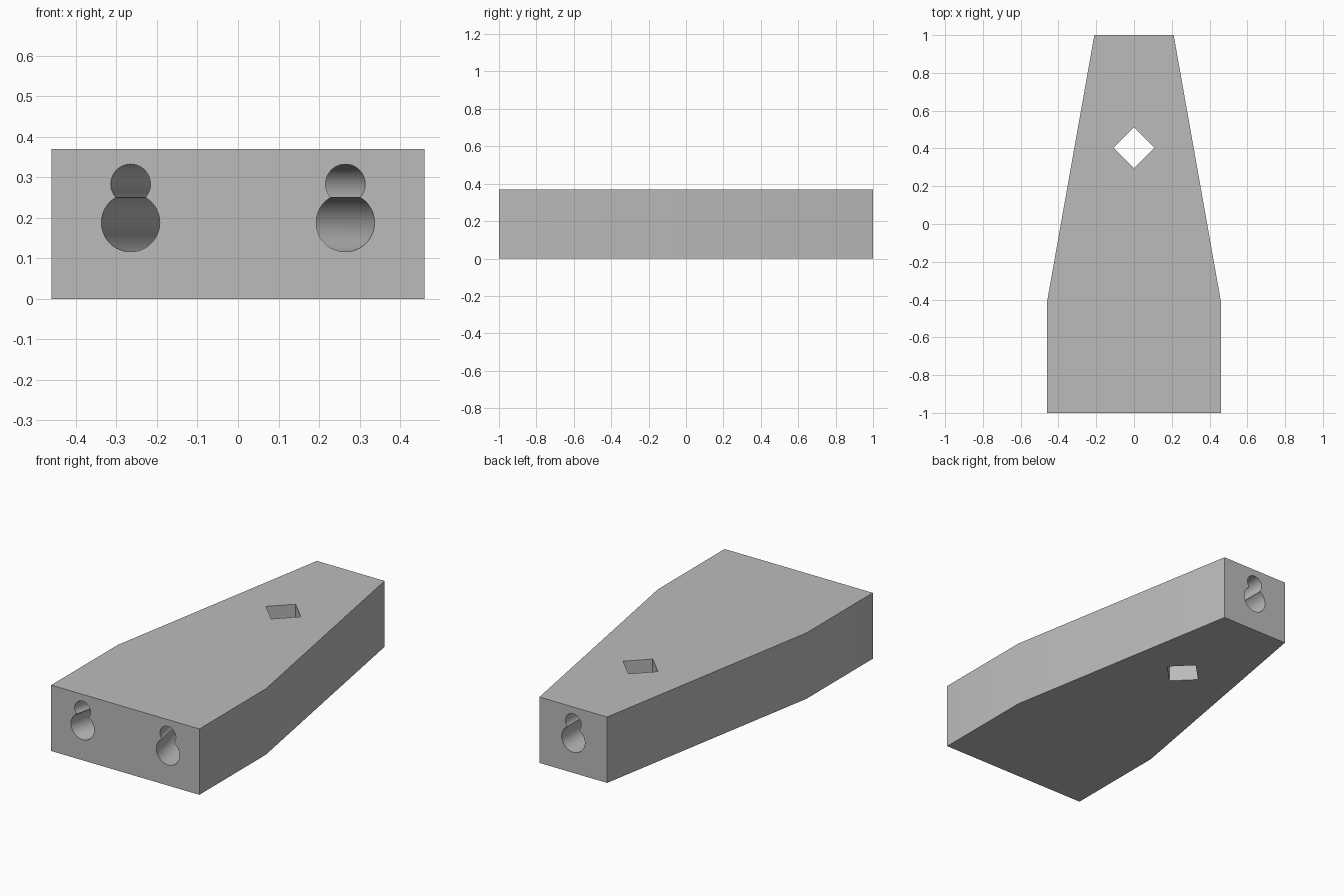
import bpy, bmesh
from math import cos, sin, pi

if "Cube" in bpy.data.objects:
    bpy.data.objects.remove(bpy.data.objects["Cube"], do_unlink=True)

# Single grey material
grey = bpy.data.materials.new("plain grey")
grey.use_nodes = True
grey.diffuse_color = (0.5, 0.5, 0.5, 1)
grey.node_tree.nodes["Principled BSDF"].inputs["Base Color"].default_value = (0.5, 0.5, 0.5, 1)


def loft(name, start, end):
    """Closed solid between two matching rings of points."""
    bm = bmesh.new()
    a = [bm.verts.new(p) for p in start]
    b = [bm.verts.new(p) for p in end]
    bm.faces.new(a)
    bm.faces.new(b)
    for i in range(len(a)):
        j = (i + 1) % len(a)
        bm.faces.new((a[i], a[j], b[j], b[i]))
    bmesh.ops.recalc_face_normals(bm, faces=bm.faces)
    mesh = bpy.data.meshes.new(name)
    bm.to_mesh(mesh)
    bm.free()
    mesh.materials.append(grey)
    obj = bpy.data.objects.new(name, mesh)
    bpy.context.collection.objects.link(obj)
    return obj


def prism(name, outline, z0, z1):
    return loft(name, [(x, y, z0) for x, y in outline], [(x, y, z1) for x, y in outline])


def ring(x, y, z, r, n=64):
    return [(x + r * cos(2 * pi * i / n), y, z + r * sin(2 * pi * i / n)) for i in range(n)]


# Tapered block
half = [(0.46, -1), (0.46, -0.41), (0.21, 1)]
body = prism("tapered_block", half + [(-x, y) for x, y in reversed(half)], 0, 0.37)

# Diamond hole straight through from top to bottom
diamond = [(0.108, 0.403), (0, 0.511), (-0.108, 0.403), (0, 0.295)]
cutters = [prism("diamond_cutter", diamond, -0.1, 0.5)]

# Figure-eight bores: a large and a small circle, two converging from the front, one at the back
SLOPE = 0.22
for z, r in ((0.188, 0.072), (0.283, 0.049)):
    for side, stop in ((1, 0.2), (-1, 0.22)):
        def x_at(y):
            return side * (0.265 - SLOPE * (y + 1))
        cutters.append(loft("front_bore_cutter", ring(x_at(-1.1), -1.1, z, r),
                            ring(x_at(stop), stop, z, r)))
    cutters.append(loft("back_bore_cutter", ring(0, 1.1, z, r), ring(0, 0.56, z, r)))

# Cut the openings, then drop the cutters
bpy.context.view_layer.objects.active = body
for cutter in cutters:
    cutter.hide_render = True
    mod = body.modifiers.new("cut", 'BOOLEAN')
    mod.operation = 'DIFFERENCE'
    mod.solver = 'EXACT'
    mod.object = cutter
    bpy.ops.object.modifier_apply(modifier=mod.name)
    bpy.data.objects.remove(cutter, do_unlink=True)

# Smooth bores, sharp block edges
bpy.ops.object.select_all(action='DESELECT')
body.select_set(True)
bpy.ops.object.shade_smooth_by_angle(angle=pi / 6)
